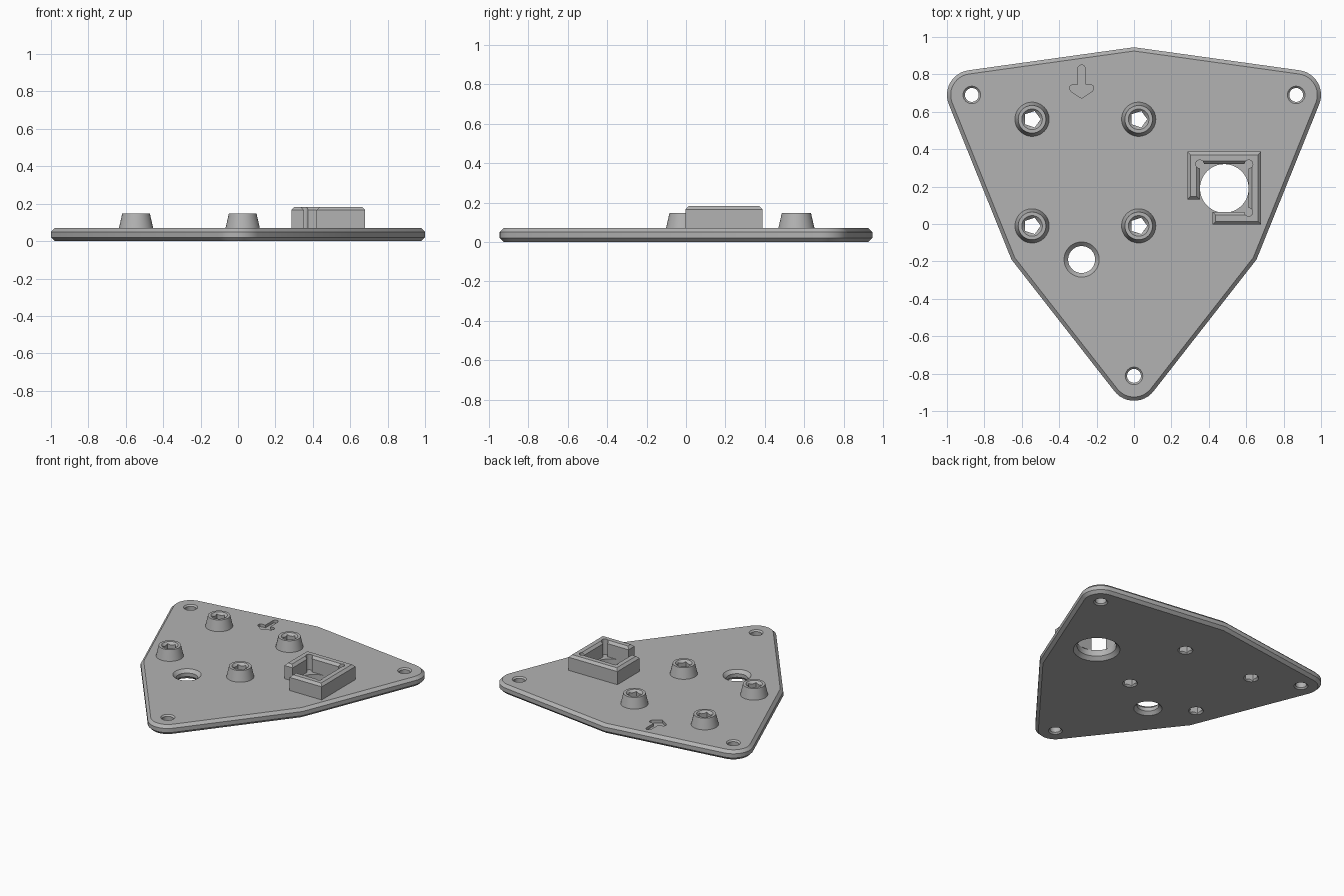
import bpy, bmesh
from math import cos, sin, pi, tau, atan2, acos, hypot

cube = bpy.data.objects.get("Cube")
if cube:
    bpy.data.objects.remove(cube, do_unlink=True)

grey = bpy.data.materials.new("matte grey")
grey.use_nodes = True
COLOR = (0.45, 0.45, 0.45, 1)
grey.diffuse_color = COLOR
grey.node_tree.nodes["Principled BSDF"].inputs["Base Color"].default_value = COLOR

TOP = 0.07      # upper face of the plate
RIM = 0.02      # edge chamfer


def finish(name, bm):
    bmesh.ops.recalc_face_normals(bm, faces=bm.faces[:])
    mesh = bpy.data.meshes.new(name)
    bm.to_mesh(mesh)
    bm.free()
    mesh.materials.append(grey)
    obj = bpy.data.objects.new(name, mesh)
    bpy.context.collection.objects.link(obj)
    return obj


def lathe(name, x, y, profile, sides=48):
    """Stack rings of (radius, z) into a closed solid."""
    bm = bmesh.new()
    rings = [[bm.verts.new((x + r * cos(tau * i / sides), y + r * sin(tau * i / sides), z))
              for i in range(sides)] for r, z in profile]
    for low, high in zip(rings, rings[1:]):
        for i in range(sides):
            j = (i + 1) % sides
            bm.faces.new((low[i], low[j], high[j], high[i]))
    bm.faces.new(rings[0][::-1])
    bm.faces.new(rings[-1])
    return finish(name, bm)


def prism(name, outline, z0, z1, chamfer_top=0, chamfer_bottom=0):
    bm = bmesh.new()
    base = bm.faces.new([bm.verts.new((x, y, z0)) for x, y in outline])
    up = bmesh.ops.extrude_face_region(bm, geom=[base])["geom"]
    bmesh.ops.translate(bm, vec=(0, 0, z1 - z0), verts=[v for v in up if isinstance(v, bmesh.types.BMVert)])
    bmesh.ops.recalc_face_normals(bm, faces=bm.faces[:])
    for z, size in ((z1, chamfer_top), (z0, chamfer_bottom)):
        if size:
            rim = [e for e in bm.edges if all(abs(v.co.z - z) < 1e-5 for v in e.verts)]
            bmesh.ops.bevel(bm, geom=rim, offset=size, segments=1, affect='EDGES')
    return finish(name, bm)


def cut(target, cutter):
    mod = target.modifiers.new("cut", 'BOOLEAN')
    mod.operation = 'DIFFERENCE'
    mod.solver = 'EXACT'
    mod.object = cutter
    bpy.context.view_layer.objects.active = target
    bpy.ops.object.modifier_apply(modifier=mod.name)


def cut_all(targets, cutter):
    for target in targets:
        cut(target, cutter)
    bpy.data.objects.remove(cutter, do_unlink=True)


def hole_profile(r, chamfer):
    e = 0.01
    return [(r + chamfer + e, -e), (r, chamfer), (r, TOP - chamfer), (r + chamfer + e, TOP + e)]


# Plate outline: rounded corners joined by tangents to three plain corners
R = 0.133
SCREWS = [(0.867, 0.69), (-0.867, 0.69), (0, -0.812)]
CORNERS = [(0.655, -0.19), (0, 0.945), (-0.655, -0.19)]


def tangent_angle(center, point, side):
    dx, dy = point[0] - center[0], point[1] - center[1]
    return atan2(dy, dx) + side * acos(R / hypot(dx, dy))


outline = []
for i, c in enumerate(SCREWS):
    before, after = CORNERS[i], CORNERS[(i + 1) % 3]
    a0 = tangent_angle(c, before, 1)
    sweep = (tangent_angle(c, after, -1) - a0) % tau
    outline.append(before)
    outline += [(c[0] + R * cos(a0 + sweep * k / 12), c[1] + R * sin(a0 + sweep * k / 12))
                for k in range(13)]
plate = prism("base_plate", outline, 0, TOP, RIM, RIM)

# Corner screw holes, cable hole and sensor opening
for x, y in SCREWS:
    cut_all([plate], lathe("screw_cutter", x, y, hole_profile(0.037, 0.01), 32))
cut_all([plate], lathe("cable_cutter", -0.28, -0.19, hole_profile(0.072, 0.022)))
cut_all([plate], lathe("sensor_cutter", 0.483, 0.19,
                       [(0.165, -0.01), (0.13, 0.025), (0.13, TOP + 0.01)]))

# Tapered standoffs with countersunk five-sided bores
BOSS_TOP = 0.147
for row, y in (("back", 0.56), ("front", -0.01)):
    for side, x in (("right", -0.545), ("left", 0.025)):
        boss = lathe(f"standoff_{row}_{side}", x, y, [(0.092, TOP - 0.002), (0.074, BOSS_TOP)])
        cut_all([boss, plate], lathe("bore_cutter", x, y, [(0.046, -0.02), (0.046, 0.2)], 5))
        cut_all([boss], lathe("sink_cutter", x, y, [(0.038, BOSS_TOP - 0.017), (0.065, BOSS_TOP + 0.01)]))
        cut_all([plate], lathe("sink_cutter", x, y, [(0.06, -0.01), (0.038, 0.012)]))

# Open-cornered square sensor holder with relieved inner corners
X0, X1, Y0, Y1, W = 0.285, 0.68, -0.003, 0.387, 0.067
holder = prism("sensor_holder", [
    (0.42, Y0), (X1, Y0), (X1, Y1), (X0, Y1), (X0, 0.13), (X0 + W, 0.13),
    (X0 + W, Y1 - W), (X1 - W, Y1 - W), (X1 - W, Y0 + W), (0.42, Y0 + W)],
    TOP - 0.002, 0.183, 0.017)
for x, y in ((X0 + W, Y1 - W), (X1 - W, Y1 - W), (X1 - W, Y0 + W)):
    cut_all([holder], lathe("relief_cutter", x, y, [(0.022, TOP - 0.02), (0.022, 0.2)], 24))

# Engraved direction arrow with rounded shaft and barbs
half = [(0.02, 0.745), (0.045, 0.745), (0.06, 0.74), (0.065, 0.725), (0.058, 0.71), (0, 0.672)]
shaft = [(0.02 * cos(pi * k / 8), 0.83 + 0.02 * sin(pi * k / 8)) for k in range(9)]
arrow = shaft + [(-x, y) for x, y in half] + half[-2::-1]
cut_all([plate], prism("arrow_cutter", [(x - 0.28, y) for x, y in arrow], TOP - 0.02, TOP + 0.02))

# Smooth curved walls, sharp edges
bpy.ops.object.select_all(action='DESELECT')
for obj in bpy.context.collection.objects:
    if obj.type == 'MESH' and grey.name in obj.data.materials:
        obj.select_set(True)
        bpy.context.view_layer.objects.active = obj
bpy.ops.object.shade_smooth_by_angle(angle=pi / 7)
